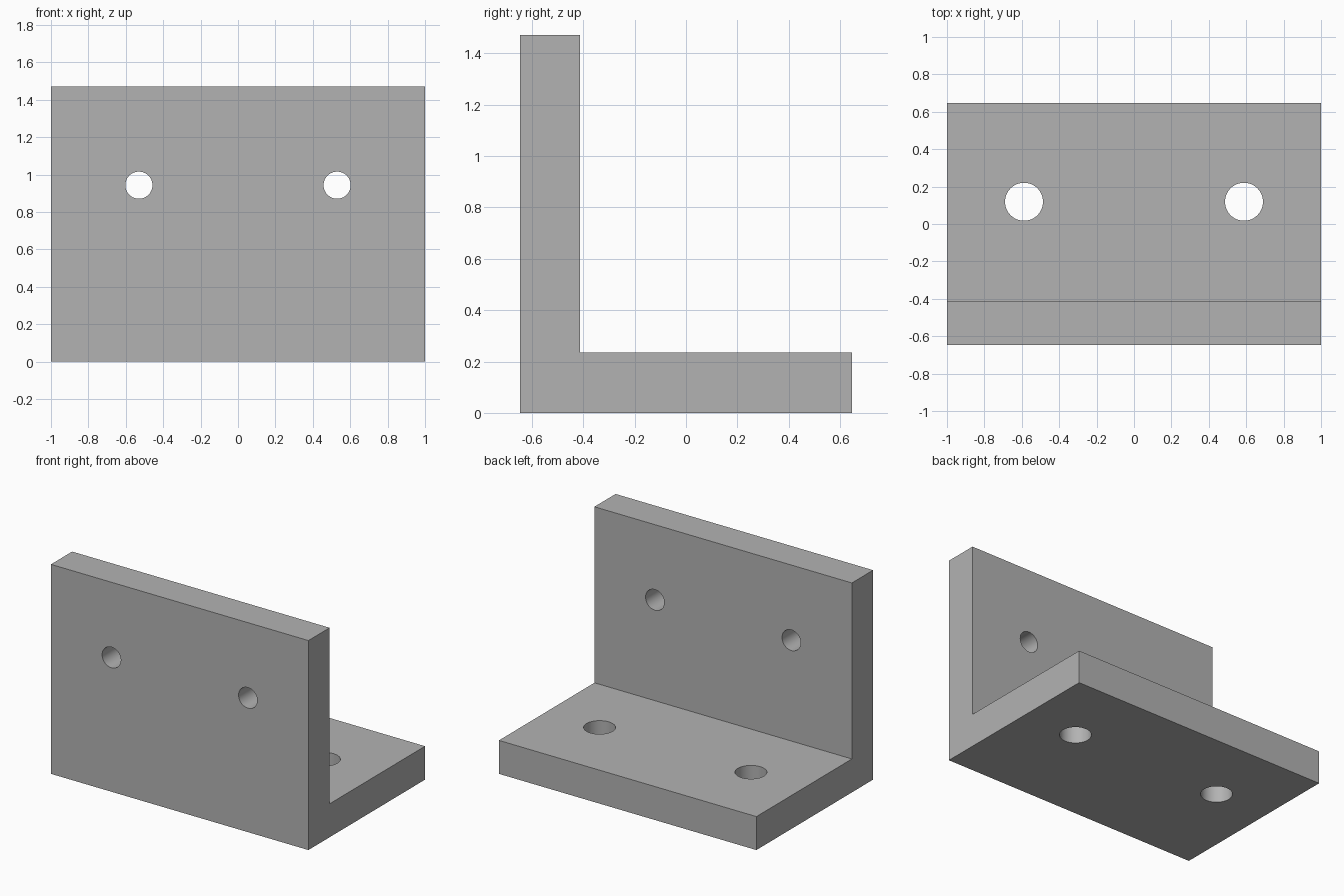
import bpy
import bmesh
from math import pi

if "Cube" in bpy.data.objects:
    bpy.data.objects.remove(bpy.data.objects["Cube"], do_unlink=True)

WIDTH, DEPTH, HEIGHT, THICK = 2.0, 1.294, 1.471, 0.235

# Plain grey metal
grey = bpy.data.materials.new("grey_metal")
grey.use_nodes = True
colour = (0.45, 0.45, 0.45, 1)
grey.diffuse_color = colour
grey.node_tree.nodes["Principled BSDF"].inputs["Base Color"].default_value = colour

# L-shaped profile, extruded across the width
front, back = -DEPTH / 2, DEPTH / 2
profile = [(front, 0), (back, 0), (back, THICK), (front + THICK, THICK),
           (front + THICK, HEIGHT), (front, HEIGHT)]
bm = bmesh.new()
face = bm.faces.new([bm.verts.new((-WIDTH / 2, y, z)) for y, z in profile])
extruded = bmesh.ops.extrude_face_region(bm, geom=[face])["geom"]
bmesh.ops.translate(bm, vec=(WIDTH, 0, 0),
                    verts=[v for v in extruded if isinstance(v, bmesh.types.BMVert)])
bmesh.ops.recalc_face_normals(bm, faces=bm.faces)
mesh = bpy.data.meshes.new("angle_bracket")
bm.to_mesh(mesh)
bm.free()
mesh.materials.append(grey)
bracket = bpy.data.objects.new("angle_bracket", mesh)
bpy.context.collection.objects.link(bracket)


def drill(name, radius, location, rotation):
    """Cut a round through-hole in the bracket."""
    bpy.ops.mesh.primitive_cylinder_add(vertices=64, radius=radius, depth=THICK * 2,
                                        location=location, rotation=rotation)
    cutter = bpy.context.object
    cutter.name = name
    cutter.hide_render = True
    cutter.data.materials.append(grey)
    cut = bracket.modifiers.new(name, 'BOOLEAN')
    cut.operation = 'DIFFERENCE'
    cut.solver = 'EXACT'
    cut.object = cutter
    bpy.context.view_layer.objects.active = bracket
    bpy.ops.object.modifier_apply(modifier=cut.name)
    bpy.data.objects.remove(cutter, do_unlink=True)


# Mirrored pairs of holes in the upright plate and the base plate
for side, sign in (("left", 1), ("right", -1)):
    drill("upright_hole_" + side, 0.0725, (sign * 0.53, front + THICK / 2, 0.943), (pi / 2, 0, 0))
    drill("base_hole_" + side, 0.1015, (sign * 0.588, 0.119, THICK / 2), (0, 0, 0))

# Smooth hole walls, sharp plate edges
bpy.ops.object.select_all(action='DESELECT')
bracket.select_set(True)
bpy.context.view_layer.objects.active = bracket
bpy.ops.object.shade_smooth_by_angle(angle=pi / 6)
